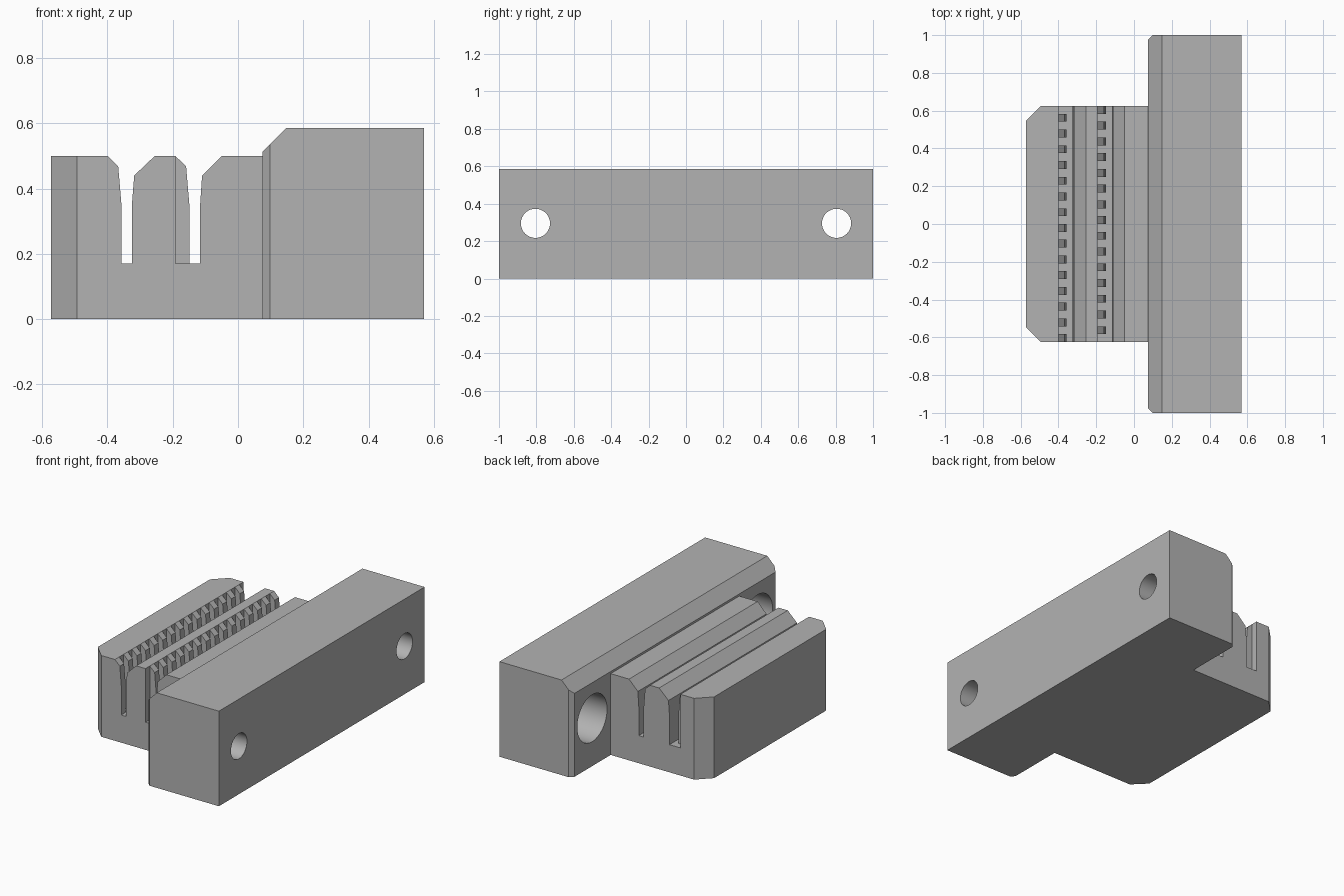
import bpy, bmesh, math
from mathutils import Matrix, Vector

cube = bpy.data.objects.get("Cube")
if cube:
    bpy.data.objects.remove(cube, do_unlink=True)

GREY = (0.45, 0.45, 0.45, 1.0)
grey = bpy.data.materials.new("plain_grey")
grey.use_nodes = True
grey.diffuse_color = GREY
grey.node_tree.nodes["Principled BSDF"].inputs["Base Color"].default_value = GREY


def finish(name, bm):
    bmesh.ops.recalc_face_normals(bm, faces=bm.faces)
    mesh = bpy.data.meshes.new(name)
    bm.to_mesh(mesh)
    bm.free()
    mesh.materials.append(grey)
    obj = bpy.data.objects.new(name, mesh)
    bpy.context.collection.objects.link(obj)
    return obj


def extrude_y(profile, y0, y1):
    """Sweep an x-z outline along y."""
    bm = bmesh.new()
    face = bm.faces.new([bm.verts.new((x, y0, z)) for x, z in profile])
    out = bmesh.ops.extrude_face_region(bm, geom=[face])
    verts = [v for v in out["geom"] if isinstance(v, bmesh.types.BMVert)]
    bmesh.ops.translate(bm, verts=verts, vec=(0, y1 - y0, 0))
    return bm


def chamfer_corners(bm, x, y, size):
    """Slice off the two upright corners at (x, +-y)."""
    for side in (-1, 1):
        geom = bm.verts[:] + bm.edges[:] + bm.faces[:]
        cut = bmesh.ops.bisect_plane(
            bm, geom=geom, plane_co=(x + size, side * y, 0),
            plane_no=Vector((-1, side, 0)).normalized(), clear_outer=True)
        edges = [e for e in cut["geom_cut"] if isinstance(e, bmesh.types.BMEdge)]
        bmesh.ops.contextual_create(bm, geom=edges)


LEFT, JOINT, RIGHT = -0.573, 0.075, 0.57
HALF, FLOOR, TOP = 0.625, 0.17, 0.5
PITCH = HALF / 7.5

# Clamp block with two belt slots
block = extrude_y([
    (LEFT, 0), (JOINT, 0), (JOINT, TOP),
    (-0.05, TOP), (-0.11, 0.44), (-0.116, 0.35), (-0.116, FLOOR),
    (-0.192, FLOOR), (-0.192, TOP),
    (-0.255, TOP), (-0.318, 0.44), (-0.325, 0.35), (-0.325, FLOOR),
    (-0.4, FLOOR), (-0.4, TOP), (LEFT, TOP)], -HALF, HALF)
chamfer_corners(block, LEFT, HALF, 0.08)
finish("clamp_block", block)

# Rows of belt-gripping teeth, staggered by half a pitch
for name, wall, start in (("outer_teeth", -0.4, -HALF),
                          ("inner_teeth", -0.192, -HALF + PITCH / 2)):
    tooth = extrude_y([
        (wall, FLOOR), (wall + 0.043, FLOOR), (wall + 0.043, 0.35),
        (wall + 0.033, 0.468), (wall, TOP)], start, start + PITCH / 2)
    row = finish(name, tooth)
    array = row.modifiers.new("repeat", "ARRAY")
    array.count = 15
    array.use_relative_offset = False
    array.use_constant_offset = True
    array.constant_offset_displace = (0, PITCH, 0)

# Mounting flange
flange_bm = extrude_y([
    (JOINT, 0), (RIGHT, 0), (RIGHT, 0.585), (0.147, 0.585), (JOINT, 0.513)], -1, 1)
chamfer_corners(flange_bm, JOINT, 1, 0.023)
flange = finish("mounting_flange", flange_bm)


def drill(y, radius, x0, x1):
    """Bore a round hole along x through the flange."""
    bm = bmesh.new()
    place = Matrix.Translation(((x0 + x1) / 2, y, 0.295)) @ Matrix.Rotation(math.pi / 2, 4, "Y")
    bmesh.ops.create_cone(bm, cap_ends=True, segments=32, radius1=radius,
                          radius2=radius, depth=x1 - x0, matrix=place)
    cutter = finish("hole_cutter", bm)
    cutter.hide_render = True
    cut = flange.modifiers.new("hole", "BOOLEAN")
    cut.operation = "DIFFERENCE"
    cut.solver = "EXACT"
    cut.object = cutter
    bpy.context.view_layer.objects.active = flange
    bpy.ops.object.modifier_apply(modifier=cut.name)
    bpy.data.objects.remove(cutter, do_unlink=True)


# Screw holes with deep counterbores on the clamp side
for y in (-0.805, 0.805):
    drill(y, 0.078, 0.0, 0.7)
    drill(y, 0.145, 0.0, 0.37)

bpy.ops.object.select_all(action="DESELECT")
flange.select_set(True)
bpy.context.view_layer.objects.active = flange
bpy.ops.object.shade_smooth_by_angle(angle=math.radians(30))
